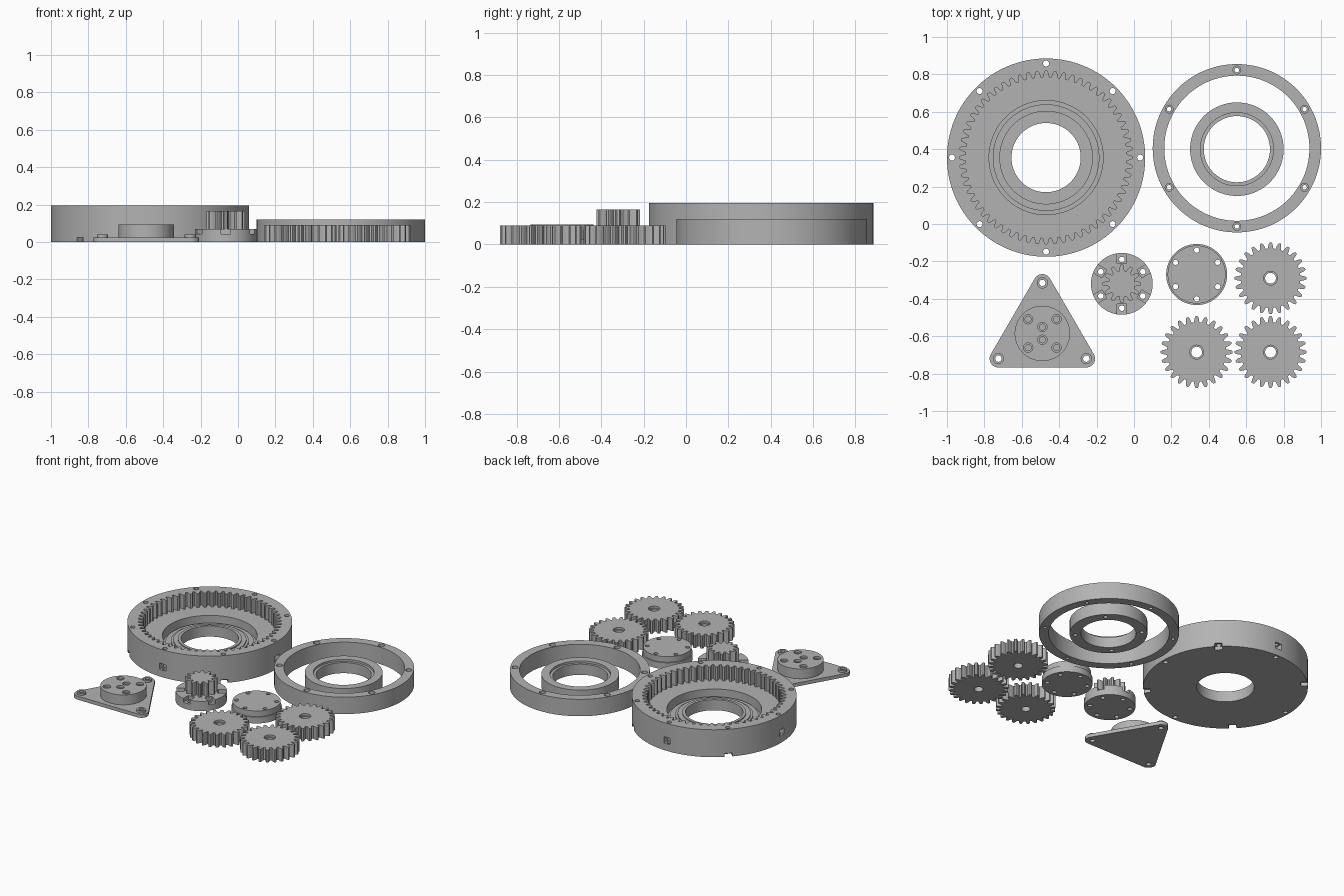
import bpy, bmesh, math
from math import pi, cos, sin, tau
from mathutils import Matrix, Vector

if "Cube" in bpy.data.objects:
    bpy.data.objects.remove(bpy.data.objects["Cube"])

grey = bpy.data.materials.new("light_grey")
grey.diffuse_color = (0.45, 0.45, 0.45, 1)
grey.use_nodes = True
grey.node_tree.nodes["Principled BSDF"].inputs["Base Color"].default_value = grey.diffuse_color
M = 0.0148  # gear module


def make(name, bm):
    bmesh.ops.recalc_face_normals(bm, faces=bm.faces)
    me = bpy.data.meshes.new(name)
    bm.to_mesh(me)
    bm.free()
    ob = bpy.data.objects.new(name, me)
    bpy.context.collection.objects.link(ob)
    me.materials.append(grey)
    return ob


def lathe(bm, prof, n=96):
    """Closed (r, z) profile spun around z."""
    rings = [[bm.verts.new((r * cos(tau * i / n), r * sin(tau * i / n), z)) for r, z in prof]
             for i in range(n)]
    for i in range(n):
        a, b = rings[i], rings[(i + 1) % n]
        for j in range(len(prof)):
            k = (j + 1) % len(prof)
            bm.faces.new((a[j], b[j], b[k], a[k]))


def prism(bm, pts, z0, z1):
    lo = [bm.verts.new((x, y, z0)) for x, y in pts]
    hi = [bm.verts.new((x, y, z1)) for x, y in pts]
    bm.faces.new(lo[::-1])
    bm.faces.new(hi)
    for i in range(len(pts)):
        k = (i + 1) % len(pts)
        bm.faces.new((lo[i], lo[k], hi[k], hi[i]))


def circle(r, n=32, c=(0, 0)):
    return [(c[0] + r * cos(tau * i / n), c[1] + r * sin(tau * i / n)) for i in range(n)]


def polar(r, n, start=pi / 2):
    return [(r * cos(start + tau * i / n), r * sin(start + tau * i / n)) for i in range(n)]


def gear_pts(teeth, add, ded):
    """Gear outline; each tooth has curved flanks."""
    rp, pts = M * teeth / 2, []
    flank = [(-ded, .36), (-ded * .5, .30), (0, .25), (add * .6, .18), (add, .10)]
    for t in range(teeth):
        side = [(d, -w) for d, w in flank] + [(d, w) for d, w in flank[::-1]]
        for d, w in side:
            a = tau * (t + w) / teeth + pi / 2
            pts.append(((rp + d * M) * cos(a), (rp + d * M) * sin(a)))
    return pts


def drills(centres, r, z0, z1, n=20):
    bm = bmesh.new()
    for c in centres:
        prism(bm, circle(r, n, c), z0, z1)
    return bm


def slots(r0, r1, width, z0, z1, n, start):
    """Radial box cutters."""
    bm = bmesh.new()
    for i in range(n):
        a = start + tau * i / n
        u, v = Vector((cos(a), sin(a))), Vector((-sin(a), cos(a))) * width / 2
        prism(bm, [u * r0 - v, u * r1 - v, u * r1 + v, u * r0 + v], z0, z1)
    return bm


def cut(ob, *cutters, op='DIFFERENCE'):
    for bm in cutters:
        tool = make("cutter", bm)
        mod = ob.modifiers.new("cut", 'BOOLEAN')
        mod.operation, mod.object, mod.solver = op, tool, 'EXACT'
        dg = bpy.context.evaluated_depsgraph_get()
        me = bpy.data.meshes.new_from_object(ob.evaluated_get(dg))
        ob.modifiers.clear()
        ob.data = me
        bpy.data.objects.remove(tool)
    return ob


# Ring gear housing: stepped floor, internal teeth, bolt holes, nut pockets
bm = bmesh.new()
lathe(bm, [(.185, 0), (.53, 0), (.53, .195), (.305, .195), (.305, .03), (.285, .03), (.285, .05),
           (.25, .05), (.25, .06), (.235, .06), (.235, .068), (.205, .068), (.205, .075), (.185, .075)], 128)
housing = make("ring_gear_housing", bm)
teeth = bmesh.new()
prism(teeth, gear_pts(60, 1.25, 1), .095, .25)
cut(housing, teeth, drills(polar(.503, 8), .016, -.1, .3),
    slots(.485, .6, .05, .05, .095, 4, 0), slots(.485, .6, .05, -.05, .024, 4, pi / 4))
housing.location = (-.47, .355, 0)

# Cover ring with counterbored screw holes
bm = bmesh.new()
lathe(bm, [(.388, 0), (.45, 0), (.45, .12), (.388, .12)], 128)
cover = make("cover_ring", bm)
cut(cover, drills(polar(.418, 6), .012, -.1, .3), drills(polar(.418, 6), .021, .10, .3))
cover.location = (.55, .405, 0)

# Inner bearing collar with stepped bore and blind holes underneath
bm = bmesh.new()
lathe(bm, [(.177, 0), (.25, 0), (.25, .09), (.195, .09), (.195, .075), (.177, .075)])
collar = make("bearing_collar", bm)
cut(collar, drills(polar(.215, 4, pi / 4), .014, -.1, .04))
collar.location = (.55, .4, 0)

# Three planet gears
for i, (x, y) in enumerate([(.73, -.29), (.335, -.685), (.73, -.685)]):
    bm = bmesh.new()
    prism(bm, gear_pts(24, 1, 1.25), 0, .09)
    planet = make("planet_gear_%d" % (i + 1), bm)
    cut(planet, drills([(0, 0)], .029, -.1, .3, 32), drills([(0, 0)], .037, .075, .3, 32))
    planet.location = (x, y, 0)

# Sun gear on a slotted hub
bm = bmesh.new()
prism(bm, circle(.165, 96), 0, .07)
sun = make("sun_gear_hub", bm)
cut(sun, slots(.108, .2, .05, .042, .2, 6, pi / 2), drills(polar(.13, 6), .015, -.1, .3))
teeth = bmesh.new()
prism(teeth, gear_pts(12, 1, 1.25), .02, .165)
cut(sun, teeth, op='UNION')
sun.location = (-.065, -.32, 0)

# Flanged hub cap
bm = bmesh.new()
prism_prof = [(.163, 0), (.163, .045), (.155, .045), (.155, .085)]
lathe(bm, [(.05, 0)] + prism_prof + [(.05, .085)])
cap = make("hub_cap", bm)
core = bmesh.new()
prism(core, circle(.08, 48), 0, .085)
cut(cap, core, op='UNION')
cut(cap, drills(polar(.13, 6), .014, -.1, .3))
cap.location = (.335, -.27, 0)

# Triangular carrier plate: rounded corners, pin bosses, central disc
corners = [(0, .27), (-.235, -.135), (.235, -.135)]
outline = []
for (cx, cy), mid in zip(corners, (90, 210, 330)):
    for s in range(13):
        a = math.radians(mid - 60 + 10 * s)
        outline.append((cx + .047 * cos(a), cy + .047 * sin(a)))
bm = bmesh.new()
prism(bm, outline, 0, .025)
carrier = make("carrier_plate", bm)
disc = bmesh.new()
prism(disc, circle(.148, 80), .01, .095)
cut(carrier, drills(corners, .03, .01, .04, 28), disc, op='UNION')
pins = [(x, y) for x in (-.076, .076) for y in (-.076, .076)] + [(0, .034), (0, -.034)]
cut(carrier, drills(corners, .017, -.1, .3), drills(pins, .025, .08, .3), drills(pins, .016, .04, .3))
carrier.location = (-.49, -.585, 0)

# Smooth round walls, keep edges sharp
for ob in bpy.context.collection.objects:
    ob.select_set(True)
    bpy.context.view_layer.objects.active = ob
bpy.ops.object.shade_smooth_by_angle(angle=math.radians(25))
